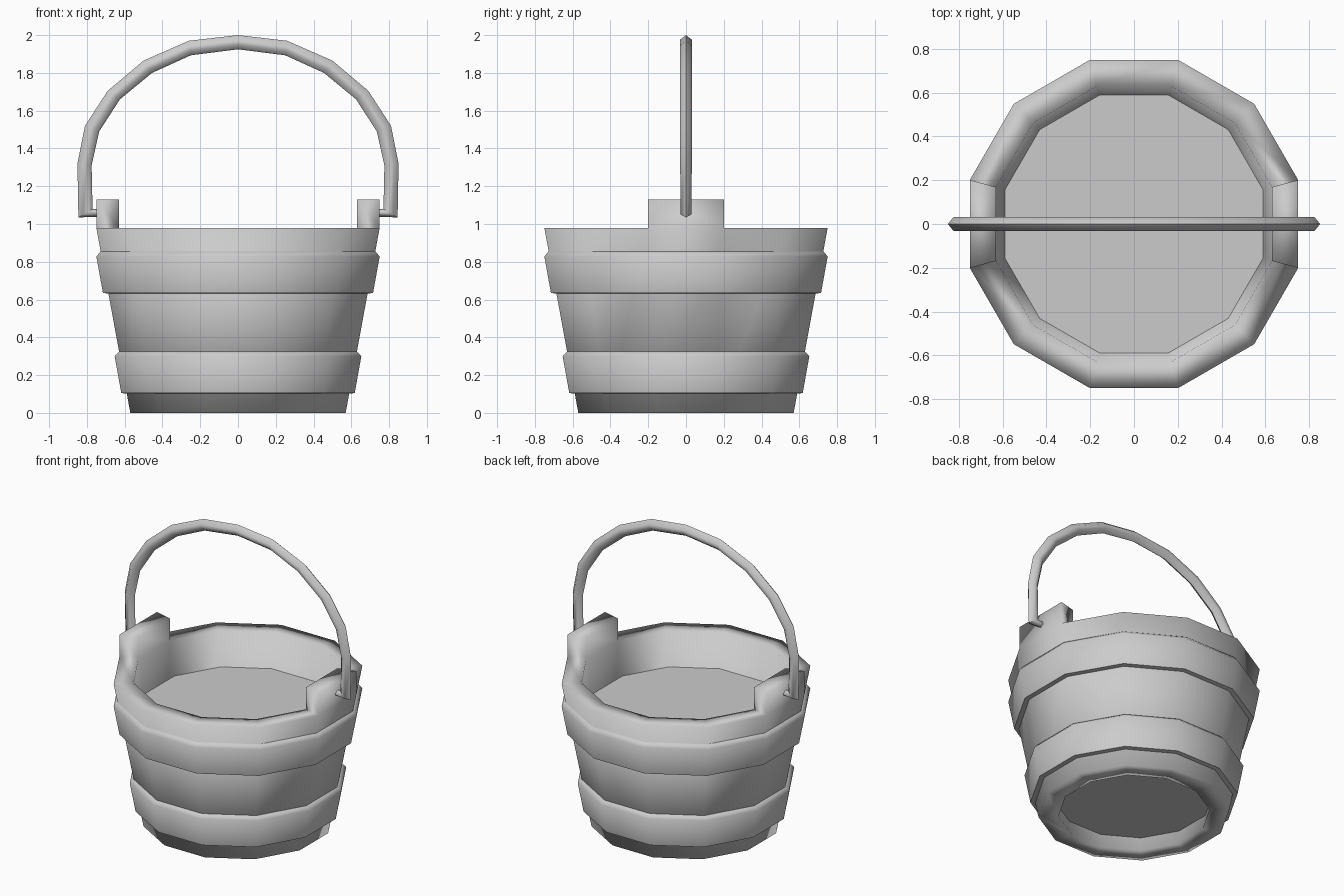
import bpy, bmesh
from math import cos, sin, pi
from mathutils import Vector

if "Cube" in bpy.data.objects:
    bpy.data.objects.remove(bpy.data.objects["Cube"])

SIDES = 12


def ring(bm, apothem, z):
    r = apothem / cos(pi / SIDES)
    return [bm.verts.new((r * cos(pi / SIDES + 2 * pi * i / SIDES),
                          r * sin(pi / SIDES + 2 * pi * i / SIDES), z))
            for i in range(SIDES)]


def bridge(bm, a, b):
    n = len(a)
    return [bm.faces.new((a[i], a[(i + 1) % n], b[(i + 1) % n], b[i])) for i in range(n)]


def lathe(bm, profile):
    """Closed 12-sided solid of revolution from (apothem, z) points."""
    rings = [ring(bm, a, z) for a, z in profile]
    return [bridge(bm, rings[i], rings[(i + 1) % len(rings)]) for i in range(len(rings))]


def finish(bm, name, angle=None):
    bmesh.ops.recalc_face_normals(bm, faces=bm.faces)
    me = bpy.data.meshes.new(name)
    bm.to_mesh(me)
    bm.free()
    ob = bpy.data.objects.new(name, me)
    bpy.context.collection.objects.link(ob)
    bpy.ops.object.select_all(action='DESELECT')
    ob.select_set(True)
    bpy.context.view_layer.objects.active = ob
    if angle is None:
        bpy.ops.object.shade_smooth()
    else:
        bpy.ops.object.shade_smooth_by_angle(angle=angle)
    return ob


# bucket wall, with the two side lugs raised from the rim
bm = bmesh.new()
strips = lathe(bm, [(0.57, 0), (0.75, 0.98), (0.63, 0.98), (0.45, 0)])
lugs = [f for f in strips[1] if abs(f.calc_center_median().y) < 0.01]
for f in bmesh.ops.extrude_discrete_faces(bm, faces=lugs)['faces']:
    bmesh.ops.translate(bm, verts=list(f.verts), vec=(0, 0, 0.15))
bmesh.ops.remove_doubles(bm, verts=bm.verts, dist=0.0001)
finish(bm, "bucket_wall")

# hoops around the wall
for name, prof in (
        ("lower_hoop", [(0.57, 0.10), (0.618, 0.105), (0.653, 0.30), (0.63, 0.325), (0.60, 0.325)]),
        ("upper_hoop", [(0.67, 0.63), (0.715, 0.635), (0.75, 0.828), (0.727, 0.855), (0.70, 0.855)])):
    bm = bmesh.new()
    lathe(bm, prof)
    finish(bm, name, 1.1)

# recessed base and inner surface
for name, z in (("base_disc", 0.10), ("inner_floor", 0.745)):
    bm = bmesh.new()
    a = 0.452 + 0.184 * z
    low, high = ring(bm, a, z), ring(bm, a, z + 0.01)
    bridge(bm, low, high)
    bm.faces.new(low)
    bm.faces.new(high)
    finish(bm, name, 0.5)

# handle: outer point, inner point and half width of each section, right half
half = [((0.74, 1.038), (0.74, 1.08), 0.022),
        ((0.845, 1.035), (0.77, 1.08), 0.028),
        ((0.85, 1.32), (0.775, 1.31), 0.031),
        ((0.81, 1.52), (0.735, 1.49), 0.031),
        ((0.69, 1.705), (0.625, 1.66), 0.031),
        ((0.50, 1.865), (0.455, 1.80), 0.031),
        ((0.26, 1.97), (0.25, 1.893), 0.031)]
left = [((-o[0], o[1]), (-i[0], i[1]), w) for o, i, w in reversed(half)]
bm = bmesh.new()
rings = []
for o, i, w in half + [((0, 2.0), (0, 1.925), 0.031)] + left:
    o, i = Vector((o[0], 0, o[1])), Vector((i[0], 0, i[1]))
    mid, arm = (o + i) / 2, (o - i) / 2
    section = [(1, 0), (0.35, 1), (-0.35, 1), (-1, 0), (-0.35, -1), (0.35, -1)]
    rings.append([bm.verts.new(mid + arm * u + Vector((0, w * v, 0))) for u, v in section])
for a, b in zip(rings, rings[1:]):
    bridge(bm, a, b)
bm.faces.new(rings[0])
bm.faces.new(rings[-1])
finish(bm, "handle", 1.2)
